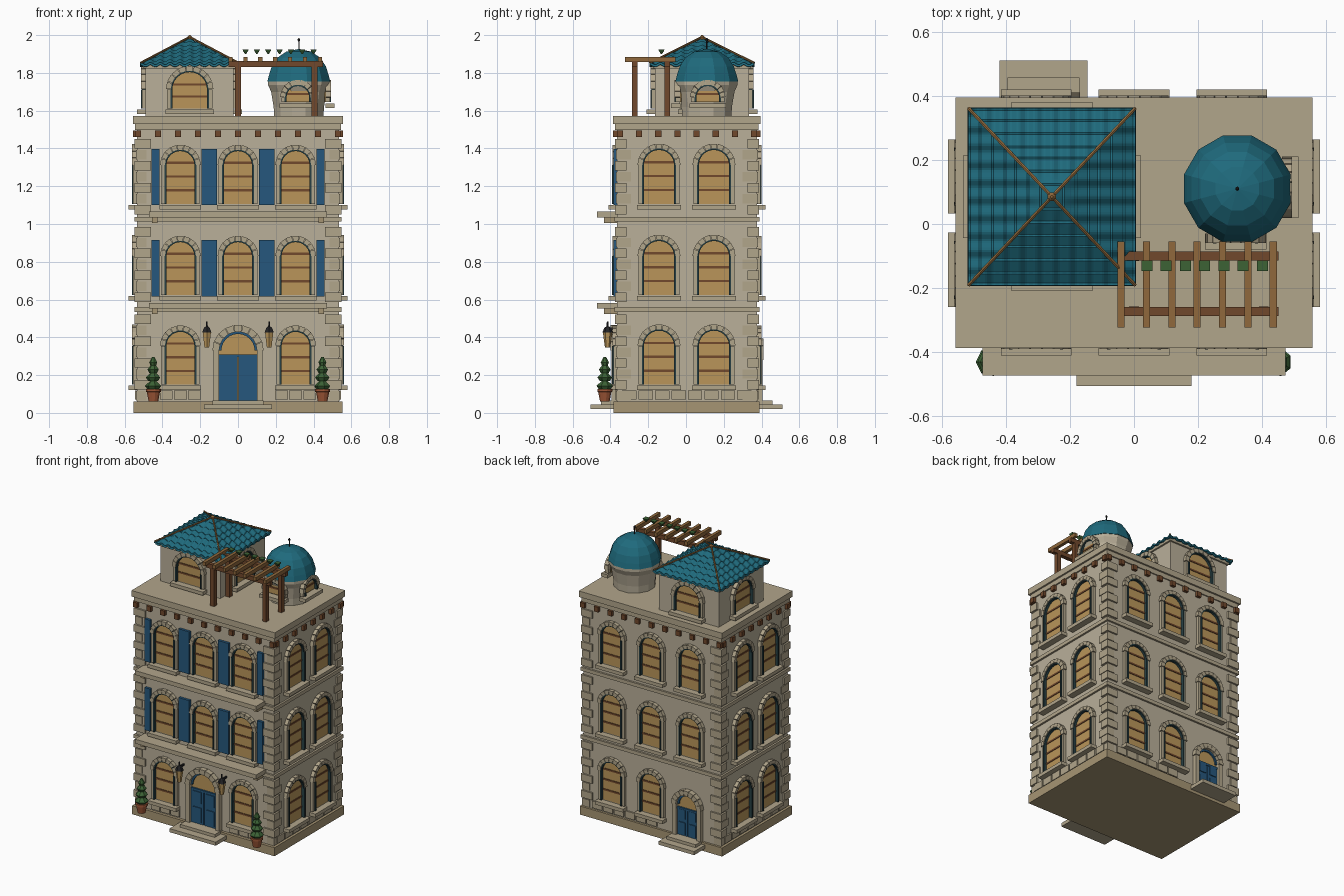
import bpy, bmesh, math
from mathutils import Matrix, Vector

if "Cube" in bpy.data.objects:
    bpy.data.objects.remove(bpy.data.objects["Cube"])

def mat(name, r, g, b):
    m = bpy.data.materials.new(name)
    m.diffuse_color = (*[(c / 255) ** 2.2 for c in (r, g, b)], 1)
    m.use_nodes = True
    m.node_tree.nodes["Principled BSDF"].inputs["Base Color"].default_value = m.diffuse_color
    return m

WALL = mat("plaster", 184, 174, 152)
STONE = mat("stone", 176, 164, 138)
DARKSTONE = mat("dark_stone", 165, 148, 115)
GLASS = mat("warm_glass", 184, 148, 90)
WOOD = mat("wood", 112, 74, 48)
LIGHTWOOD = mat("light_wood", 142, 104, 62)
BLUE = mat("blue_paint", 42, 88, 124)
TEAL = mat("teal_tiles", 36, 106, 124)
TRIM = mat("dark_trim", 44, 66, 70)
IRON = mat("iron", 40, 40, 42)
POT = mat("terracotta", 158, 88, 58)
LEAF = mat("leaves", 62, 98, 56)

class Part:
    """Collects simple solids into one mesh."""
    def __init__(self, name):
        self.name, self.bm, self.mats = name, bmesh.new(), []

    def paint(self, faces, m):
        if m not in self.mats:
            self.mats.append(m)
        for f in faces:
            f.material_index = self.mats.index(m)

    def prism(self, pts, y0, y1, m):
        a = [self.bm.verts.new((x, y0, z)) for x, z in pts]
        b = [self.bm.verts.new((x, y1, z)) for x, z in pts]
        n = len(pts)
        fs = [self.bm.faces.new(a), self.bm.faces.new(b[::-1])]
        fs += [self.bm.faces.new((a[i], b[i], b[(i + 1) % n], a[(i + 1) % n])) for i in range(n)]
        self.paint(fs, m)

    def box(self, x0, x1, y0, y1, z0, z1, m):
        self.prism([(x0, z0), (x1, z0), (x1, z1), (x0, z1)], y0, y1, m)

    def lathe(self, cx, cy, prof, n, m):
        rings = [[self.bm.verts.new((cx + r * math.cos((i + .5) * math.tau / n),
                 cy + r * math.sin((i + .5) * math.tau / n), z)) for i in range(n)] for r, z in prof]
        fs = [self.bm.faces.new(rings[0]), self.bm.faces.new(rings[-1])]
        for p, q in zip(rings, rings[1:]):
            fs += [self.bm.faces.new((p[i], p[(i + 1) % n], q[(i + 1) % n], q[i])) for i in range(n)]
        self.paint(fs, m)

    def arch(self, r0, r1, zc, y0, y1, n, m, gap=0.0):
        for i in range(n):
            a, b = math.pi * (i + gap) / n, math.pi * (i + 1 - gap) / n
            self.prism([(r * math.cos(t), zc + r * math.sin(t)) for r, t in
                        ((r0, a), (r1, a), (r1, b), (r0, b))], y0, y1, m)

    def mesh(self):
        bmesh.ops.recalc_face_normals(self.bm, faces=self.bm.faces)
        me = bpy.data.meshes.new(self.name)
        self.bm.to_mesh(me)
        for m in self.mats:
            me.materials.append(m)
        return me

    def done(self):
        return put(self.name, self.mesh())

def put(name, me, loc=(0, 0, 0), deg=0):
    o = bpy.data.objects.new(name, me)
    bpy.context.collection.objects.link(o)
    o.location, o.rotation_euler.z = loc, math.radians(deg)
    return o

def arched(w, s):
    return [(-w, 0), (w, 0)] + [(w * math.cos(math.pi * i / 12), s + w * math.sin(math.pi * i / 12)) for i in range(13)]

# Arched window, facing -y from the wall plane
def window(name, w, s, bars=3):
    p = Part(name)
    p.prism(arched(w, s), -.004, .01, GLASS)
    p.arch(w - .006, w + .002, s, -.02, .005, 12, TRIM)
    p.arch(w + .002, w + .028, s, -.025, .005, 9, STONE, .04)
    for k in (-1, 1):
        p.box(*sorted((k * (w - .006), k * (w + .004))), -.026, .005, 0, s, TRIM)
        p.box(*sorted((k * (w + .004), k * (w + .022))), -.02, .005, 0, s, STONE)
    for i in range(bars):
        z = (s + w * .6) * (i + 1) / (bars + .5)
        p.box(-w + .006, w - .006, -.008, 0, z - .006, z + .006, WOOD)
    p.box(-w - .03, w + .03, -.045, .005, -.03, -.006, STONE)
    return p.mesh()

# Arched double door with fanlight
def door(name, w, s):
    p = Part(name)
    p.prism(arched(w, s), -.004, .01, GLASS)
    p.arch(w - .012, w, s, -.014, .005, 12, BLUE)
    p.arch(w, w + .036, s, -.035, .005, 9, STONE, .03)
    p.box(-w, w, -.016, .005, s - .035, s - .02, BLUE)
    for k in (-1, 1):
        p.box(*sorted((k * .003, k * w)), -.012, .005, 0, s - .02, BLUE)
        for z0, z1 in ((.03, .45), (.52, .86)):
            p.box(*sorted((k * w * .2, k * w * .82)), -.018, .005, z0 * s + .01, z1 * s, BLUE)
        p.box(*sorted((k * w, k * (w + .03))), -.03, .005, 0, s, STONE)
    return p.mesh()

X, Y0, Y1 = .535, -.365, .375
# Main block, plinth and cornice
p = Part("main_walls"); p.box(-X, X, Y0, Y1, .03, 1.53, WALL); p.done()
p = Part("plinth"); p.box(-.553, .553, -.385, .39, 0, .06, DARKSTONE); p.done()
p = Part("cornice")
p.box(-.545, .545, -.375, .383, 1.497, 1.53, STONE)
p.box(-.557, .557, -.387, .395, 1.53, 1.572, STONE)
p.done()
p = Part("floor_bands")
for z in (.535, 1.012):
    p.box(-.548, .548, -.378, .388, z, z + .025, STONE)
p.done()

# Cornice brackets
p = Part("cornice_brackets")
for i in range(11):
    x = -.53 + i * .106
    for a, b in ((-.387, Y0), (Y1, .395)):
        p.box(x - .016, x + .016, a, b, 1.46, 1.495, WOOD)
for i in range(8):
    y = -.35 + i * .1015
    for k in (-1, 1):
        p.box(*sorted((k * X, k * .556)), y - .016, y + .016, 1.46, 1.495, WOOD)
p.done()

# Corner quoins, alternating in length
p = Part("quoins")
for i in range(24):
    z = .065 + i * .058
    if any(z < b + .025 and z + .05 > b for b in (.535, 1.012)):
        continue
    l = .075 if i % 2 else .05
    e = .012 if i % 2 else .006
    for k in (-1, 1):
        p.box(*sorted((k * (X - l), k * (X + e))), Y0 - e, Y0 + .125 - l, z, z + .05, STONE)
        p.box(*sorted((k * (X - l), k * (X + e))), Y1 - .125 + l, Y1 + e, z, z + .05, STONE)
p.done()

# Stone course below the ground windows
p = Part("base_course")
for k in (-1, 1):
    for i in range(3):
        x = k * .305 + (i - 1) * .075
        p.box(x - .034, x + .034, Y0 - .01, Y0, .07, .118, STONE)
    for i in range(8):
        y = -.3 + i * .087
        p.box(*sorted((k * X, k * (X + .01))), y - .038, y + .038, .07, .118, STONE)
for i in range(6):
    p.box(-.04 + i * .085, .036 + i * .085, Y1, Y1 + .01, .07, .118, STONE)
p.done()

# Windows on three floors
narrow, wide = window("window", .08, .205), window("side_window", .086, .205)
for f, z in enumerate((.15, .625, 1.107)):
    for x in (-.305, 0, .305):
        if f or x:
            put("front_window", narrow, (x, Y0, z))
        if f or x >= 0:
            put("back_window", narrow, (x, Y1, z), 180)
    for y in (-.143, .148):
        put("right_window", wide, (X, y, z), 90)
        put("left_window", wide, (-X, y, z), -90)

# Front shutters
p = Part("shutters")
for z in (.617, 1.1):
    for x in (-.305, 0, .305):
        for k in (-1, 1):
            c = x + k * .132
            p.box(c - .021, c + .021, Y0 - .018, Y0, z, z + .298, BLUE)
p.done()

# Balconies
p = Part("balconies")
for z in (.553, 1.035):
    p.box(-.472, .472, -.472, Y0, z, z + .03, STONE)
    for x in (-.44, .44):
        p.box(x - .014, x + .014, -.435, Y0, z - .03, z, DARKSTONE)
p.done()

# Doors and steps
put("front_door", door("front_door", .1, .27), (0, Y0, .06))
put("back_door", door("back_door", .08, .22), (-.285, Y1, .06), 180)
p = Part("steps")
p.box(-.18, .18, -.505, -.38, .02, .045, STONE)
p.box(-.135, .135, -.45, -.36, .045, .066, STONE)
p.box(-.42, -.145, .38, .51, .02, .045, STONE)
p.box(-.395, -.17, .37, .457, .045, .066, STONE)
p.done()

# Wall lanterns and potted shrubs
for k in (-1, 1):
    p = Part("lantern")
    p.lathe(k * .165, -.415, [(.014, .345), (.025, .425)], 6, GLASS)
    p.lathe(k * .165, -.415, [(.028, .425), (.018, .45), (.006, .458), (.004, .485)], 6, IRON)
    p.box(k * .165 - .005, k * .165 + .005, -.415, Y0, .44, .452, IRON)
    p.done()
    p = Part("planter")
    p.lathe(k * .448, -.43, [(.026, .06), (.036, .11), (.041, .112), (.041, .127)], 12, POT)
    for r, z in ((.045, .125), (.04, .17), (.032, .212), (.022, .25)):
        p.lathe(k * .448, -.43, [(r * .7, z), (r, z + .018), (r * .35, z + .045)], 7, LEAF)
    p.done()

# Roof room with windows on four sides
cx, cy, hx, hy = -.256, .085, .2325, .248
p = Part("roof_room")
p.box(cx - hx, cx + hx, cy - hy, cy + hy, 1.57, 1.84, WALL)
p.box(cx - hx - .012, cx + hx + .012, cy - hy - .012, cy + hy + .012, 1.822, 1.842, STONE)
p.done()
room = window("room_window", .098, .1, 2)
for x, y, a in ((cx, cy - hy, 0), (cx + hx, cy, 90), (cx, cy + hy, 180), (cx - hx, cy, -90)):
    put("room_window", room, (x, y, 1.612), a)

# Corrugated hip roof with ridge caps
bm = bmesh.new()
bmesh.ops.create_grid(bm, x_segments=80, y_segments=80, size=1)
for v in bm.verts:
    u, w = v.co.x, v.co.y
    d, t = max(abs(u), abs(w)), min(abs(u), abs(w))
    z = 1.985 - .135 * d + .006 * math.cos(t * math.tau * 5) * min(1, d * 3) - .006 * ((d * 7) % 1)
    v.co = Vector((cx + u * .26, cy + w * .276, z))
me = bpy.data.meshes.new("hip_roof"); bm.to_mesh(me); me.materials.append(TEAL)
roof = put("hip_roof", me)
sol = roof.modifiers.new("thick", 'SOLIDIFY'); sol.thickness = .012; sol.offset = -1
for sx in (-1, 1):
    for sy in (-1, 1):
        a, b = Vector((cx, cy, 1.99)), Vector((cx + sx * .26, cy + sy * .276, 1.853))
        bm = bmesh.new()
        M = Matrix.Translation((a + b) / 2) @ (b - a).to_track_quat('Z', 'Y').to_matrix().to_4x4()
        bmesh.ops.create_cone(bm, cap_ends=True, segments=6, radius1=.006, radius2=.006, depth=(b - a).length, matrix=M)
        me = bpy.data.meshes.new("roof_hip"); bm.to_mesh(me); me.materials.append(LIGHTWOOD)
        put("roof_hip", me)
p = Part("roof_finial"); p.lathe(cx, cy, [(.012, 1.975), (.014, 1.99), (.004, 2.0)], 8, LIGHTWOOD); p.done()

# Domed lantern turret
dx, dy = .322, .11
p = Part("turret_drum")
p.lathe(dx, dy, [(.135, 1.57), (.138, 1.62), (.152, 1.7), (.168, 1.735), (.168, 1.757), (.15, 1.765)], 12, WALL); p.done()
p = Part("dome")
p.lathe(dx, dy, [(.172, 1.755), (.163, 1.79), (.148, 1.835), (.118, 1.88), (.07, 1.912), (.004, 1.926)], 12, TEAL); p.done()
p = Part("dome_finial")
p.lathe(dx, dy, [(.003, 1.92), (.003, 1.965), (.007, 1.972), (.007, 1.979), (.002, 1.985)], 6, IRON); p.done()
small = window("turret_window", .066, .025, 1)
put("turret_window", small, (dx - .005, dy - .145, 1.645))
put("turret_window", small, (dx + .145, dy + .005, 1.645), 90)

# Pergola with leaf tufts
p = Part("pergola")
for y in (-.1, -.272):
    for x in (0, .405):
        p.box(x - .015, x + .015, y - .015, y + .015, 1.57, 1.835, WOOD)
    p.box(-.05, .45, y - .014, y + .014, 1.832, 1.862, WOOD)
for i in range(7):
    x = -.04 + i * .079
    p.box(x - .011, x + .011, -.322, -.055, 1.858, 1.885, LIGHTWOOD)
p.done()
p = Part("vine_leaves")
for i in range(7):
    x = .04 + i * .06
    p.lathe(x, -.13, [(.024, 1.925), (.018, 1.915), (.004, 1.9)], 4, LEAF)
p.done()
